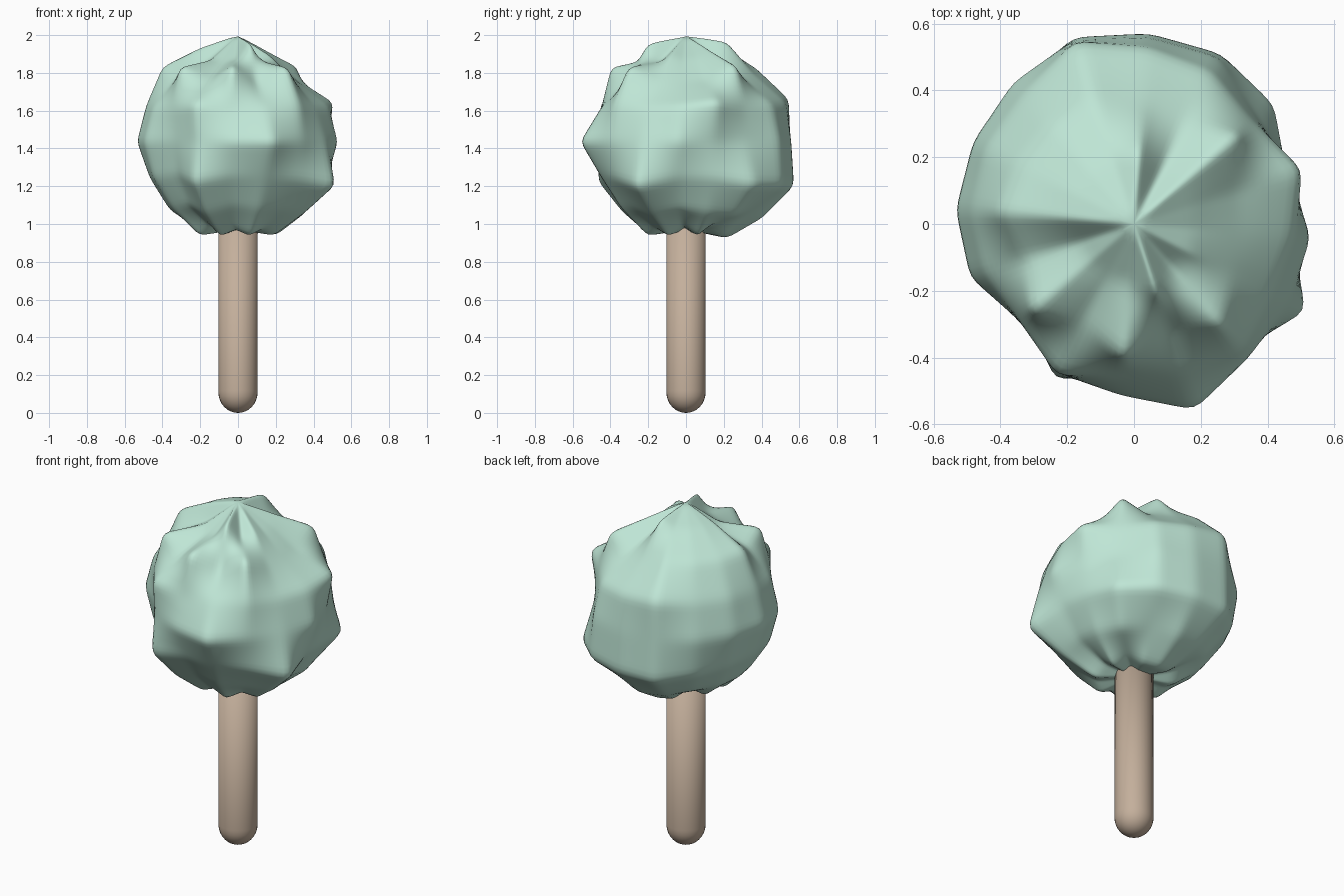
import bpy, bmesh
from math import sin, cos, pi, radians

if "Cube" in bpy.data.objects:
    bpy.data.objects.remove(bpy.data.objects["Cube"])

def material(name, rgb):
    m = bpy.data.materials.new(name)
    m.diffuse_color = (*rgb, 1)
    m.use_nodes = True
    m.node_tree.nodes["Principled BSDF"].inputs["Base Color"].default_value = m.diffuse_color
    return m

def lathe(name, rings, bottom, top, mat, start=0.0):
    """Skin rings of (radius, z) pairs from top to bottom, closed with two poles."""
    bm = bmesh.new()
    n = len(rings[0])
    loops = [[bm.verts.new((r * cos(start + 2 * pi * k / n),
                            r * sin(start + 2 * pi * k / n), z))
              for k, (r, z) in enumerate(ring)] for ring in rings]
    up, down = bm.verts.new((0, 0, top)), bm.verts.new((0, 0, bottom))
    for k in range(n):
        j = (k + 1) % n
        bm.faces.new((up, loops[0][k], loops[0][j]))
        bm.faces.new((down, loops[-1][j], loops[-1][k]))
        for a, b in zip(loops, loops[1:]):
            bm.faces.new((a[k], b[k], b[j], a[j]))
    bmesh.ops.recalc_face_normals(bm, faces=bm.faces[:])
    for f in bm.faces:
        f.smooth = True
    me = bpy.data.meshes.new(name)
    bm.to_mesh(me)
    bm.free()
    ob = bpy.data.objects.new(name, me)
    bpy.context.collection.objects.link(ob)
    me.materials.append(mat)
    return ob

# Foliage: sphere with dents pushed towards its centre.
# Each ring: slope from the centre, then radius by azimuth (hundredths, from +x)
CENTRE = 1.43
lumps = [
    (2.44, [18, 18.5, 20, 18, 22, 20.5, 20.5, 20.5, 20.5, 17.5, 18, 17.5, 18, 21.7, 17.5, 19]),
    (1.0, [32, 33, 41, 34, 36, 39.5, 39, 39, 40.5, 34, 40.5, 33, 40.5, 32, 40.5, 33]),
    (0.405, [48, 53.5, 47, 51, 53, 57.5, 51, 50, 49, 47, 45, 51, 45, 47, 50, 46]),
    (0.01, [53.5, 49, 49, 56, 56, 58, 56, 54.5, 54, 52, 45, 50, 52, 59.5, 53, 52]),
    (-0.395, [47, 48, 56, 57.5, 57.5, 59, 53, 49, 47, 47, 42, 52.5, 45, 47, 49, 58.5]),
    (-0.97, [36, 38, 40, 38, 41, 40, 38, 37, 36.5, 36, 34, 38, 34, 36, 36, 39]),
    (-2.3, [19, 21.5, 19, 21.5, 22, 21.5, 19, 21, 20, 21.5, 19, 21.5, 20, 21.5, 20, 21.5]),
]
foliage = lathe("foliage", [[(r / 100, CENTRE + s * r / 100) for r in row] for s, row in lumps],
                0.97, 2.0, material("leaf_green", (0.52, 0.79, 0.67)), radians(-4.5))
for kind, level in (("SIMPLE", 2), ("CATMULL_CLARK", 1)):
    s = foliage.modifiers.new(kind.lower(), "SUBSURF")
    s.subdivision_type = kind
    s.levels = s.render_levels = level

# Trunk: straight round post with a domed foot
R, N = 0.104, 32
profile = [(R, 1.1), (R, 0.12)]
profile += [(R * cos(a * pi / 16), 0.11 - 0.11 * sin(a * pi / 16)) for a in range(8)]
lathe("trunk", [[p] * N for p in profile], 0.0, 1.1,
      material("bark", (0.55, 0.43, 0.33)))
